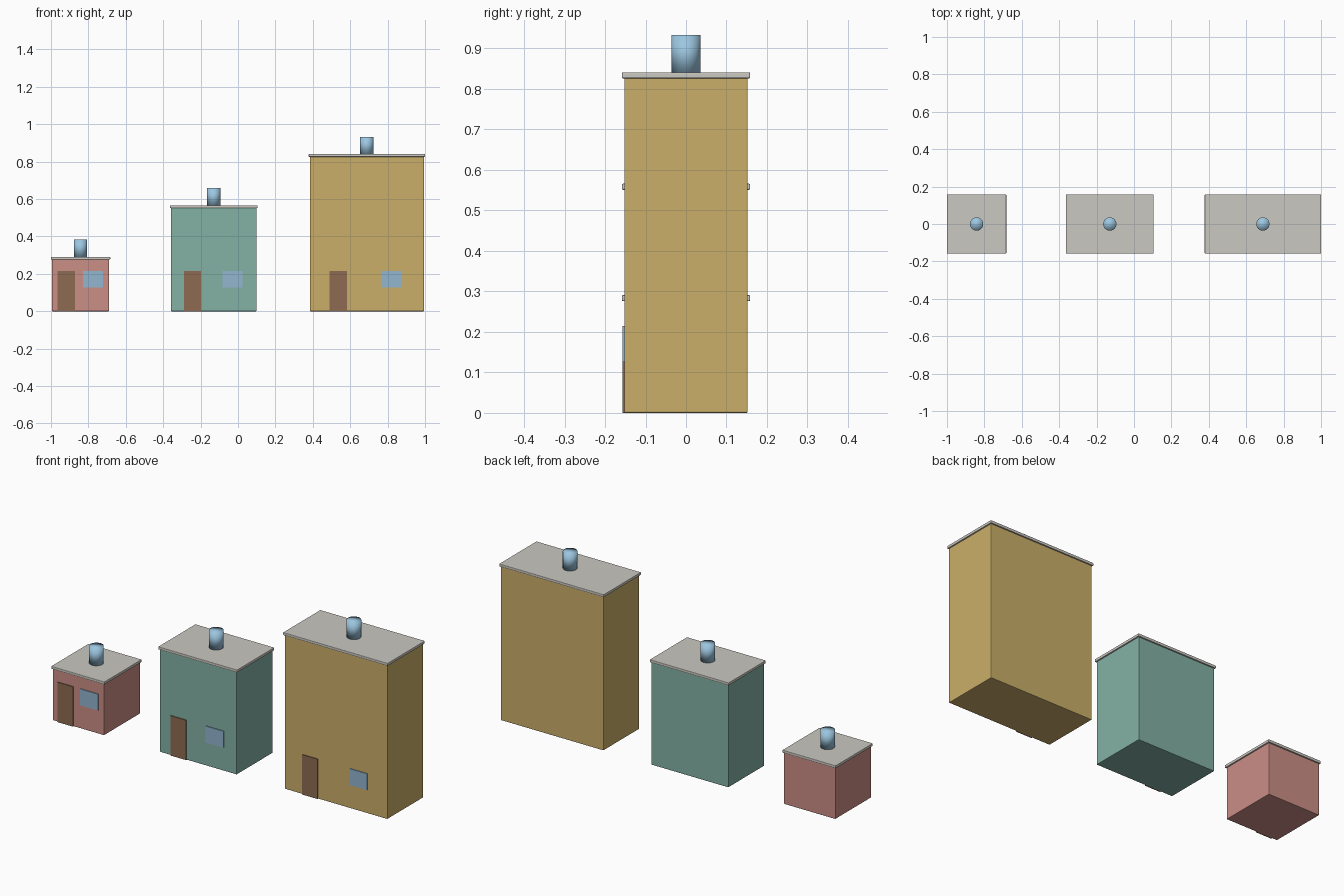
import bpy

if "Cube" in bpy.data.objects:
    bpy.data.objects.remove(bpy.data.objects["Cube"])


def srgb(r, g, b):
    return tuple((c / 255 / 12.92) if c < 11 else ((c / 255 + 0.055) / 1.055) ** 2.4
                 for c in (r, g, b)) + (1.0,)


def material(name, *rgb):
    m = bpy.data.materials.new(name)
    m.diffuse_color = srgb(*rgb)
    m.use_nodes = True
    m.node_tree.nodes["Principled BSDF"].inputs["Base Color"].default_value = m.diffuse_color
    return m


PINK = material("pink wall", 203, 142, 134)
TEAL = material("teal wall", 131, 177, 165)
OCHRE = material("ochre wall", 203, 175, 106)
ROOF = material("pale grey roof", 203, 200, 193)
DOOR = material("brown door", 142, 107, 82)
GLASS = material("blue glass", 146, 182, 208)
TANK = material("blue tank", 156, 198, 224)

UNIT = 0.305      # house module: width and depth of the smallest house
STOREY = 0.275
SLAB = 0.015


def box(name, mat, x, y, z, bevel=0.0):
    """Box spanning the given (min, max) ranges."""
    bpy.ops.mesh.primitive_cube_add(size=1, location=[(a + b) / 2 for a, b in (x, y, z)])
    ob = bpy.context.object
    ob.name = name
    ob.scale = [b - a for a, b in (x, y, z)]
    bpy.ops.object.transform_apply(location=False, rotation=False, scale=True)
    ob.data.materials.append(mat)
    if bevel:
        mod = ob.modifiers.new("soft edges", 'BEVEL')
        mod.width = bevel
        mod.segments = 2
    return ob


def house(prefix, cx, width, storeys, wall):
    half, depth, top = width / 2, UNIT / 2, 0.002 + STOREY * storeys
    front = -depth

    # Body and overhanging roof slab
    box(prefix + "_walls", wall, (cx - half, cx + half), (-depth, depth), (0, top), 0.003)
    box(prefix + "_roof", ROOF, (cx - half - 0.006, cx + half + 0.006),
        (-depth - 0.006, depth + 0.006), (top - 0.001, top - 0.001 + SLAB), 0.003)

    # Door left of centre, window right of centre
    dx, wx = cx - width * 0.25, cx + width * 0.22
    box(prefix + "_door", DOOR, (dx - 0.046, dx + 0.046),
        (front - 0.0045, front + 0.003), (0, 0.214))
    box(prefix + "_window", GLASS, (wx - 0.053, wx + 0.053),
        (front - 0.0045, front + 0.003), (0.126, 0.214))

    # Rooftop tank with soft shading
    base = top - 0.001 + SLAB
    bpy.ops.mesh.primitive_cylinder_add(vertices=32, radius=0.0355, depth=0.0925,
                                        location=(cx, 0, base + 0.0455))
    tank = bpy.context.object
    tank.name = prefix + "_roof_tank"
    tank.data.materials.append(TANK)
    bpy.ops.object.shade_smooth()


house("small_house", -0.8415, UNIT, 1, PINK)
house("middle_house", -0.1295, UNIT * 1.5, 2, TEAL)
house("tall_house", 0.689, UNIT * 2, 3, OCHRE)
